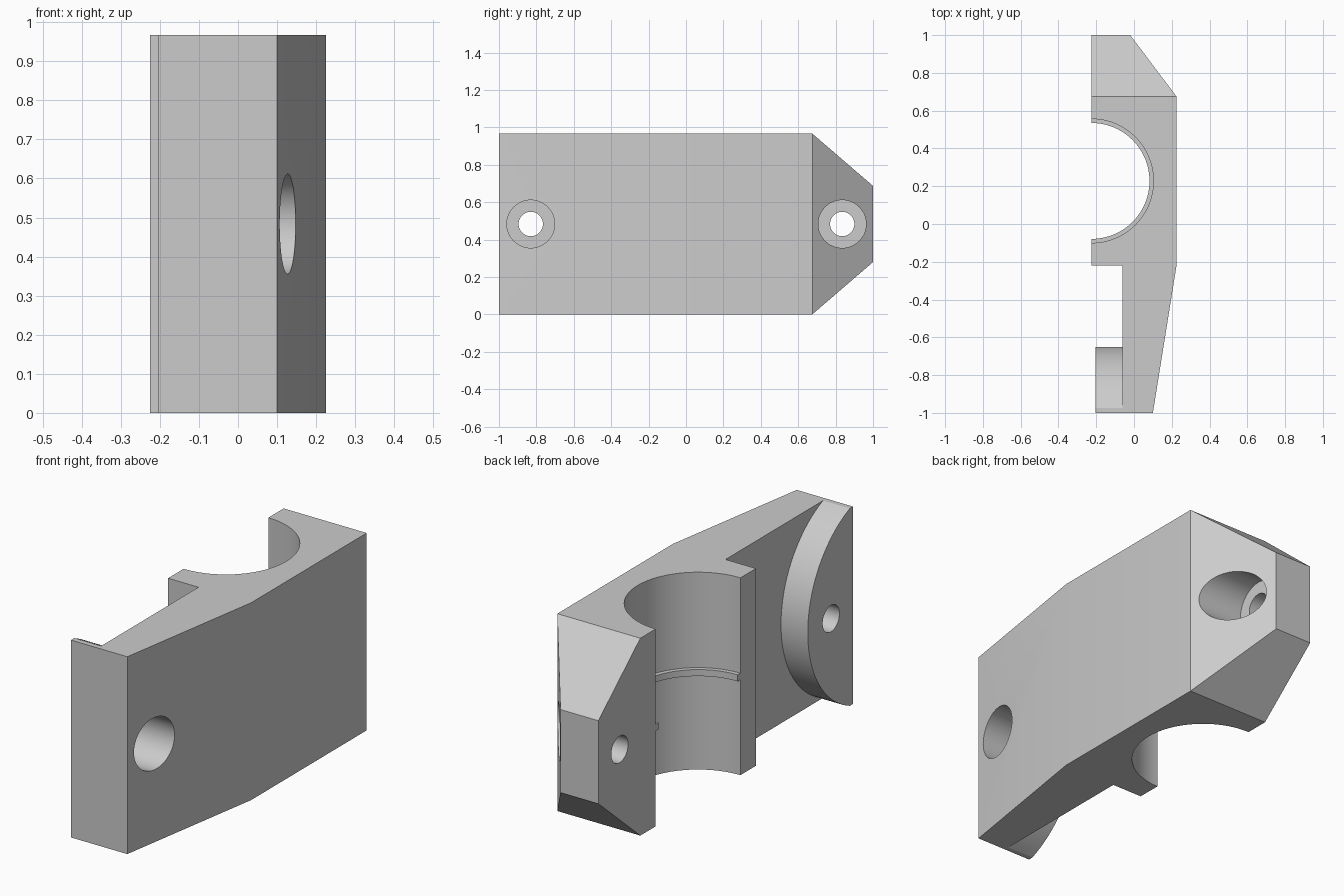
import bpy
import bmesh
from math import sin, cos, pi, radians, asin
from mathutils import Vector

if "Cube" in bpy.data.objects:
    bpy.data.objects.remove(bpy.data.objects["Cube"], do_unlink=True)

H = 0.967
MID = H / 2
LEFT, RIGHT = -0.225, 0.225
BORE_Y, BORE_R = 0.228, 0.328

grey = bpy.data.materials.new("plain grey")
grey.use_nodes = True
grey.diffuse_color = (0.6, 0.6, 0.6, 1)
grey.node_tree.nodes["Principled BSDF"].inputs["Base Color"].default_value = grey.diffuse_color


def arc(cx, cy, r, start, end, steps):
    """Points on a circular arc."""
    angles = [start + (end - start) * i / steps for i in range(steps + 1)]
    return [(cx + r * cos(a), cy + r * sin(a)) for a in angles]


def prism(name, outline, low, high, axis="z", cuts=()):
    """Extrude an outline along z, or a (y, z) outline along x; slice off planes."""
    bm = bmesh.new()
    place = (lambda p: (p[0], p[1], low)) if axis == "z" else (lambda p: (low, p[0], p[1]))
    face = bm.faces.new([bm.verts.new(place(p)) for p in outline])
    moved = bmesh.ops.extrude_face_region(bm, geom=[face])["geom"]
    step = Vector((0, 0, high - low)) if axis == "z" else Vector((high - low, 0, 0))
    bmesh.ops.translate(bm, vec=step, verts=[v for v in moved if isinstance(v, bmesh.types.BMVert)])
    for point, normal in cuts:
        bmesh.ops.bisect_plane(bm, geom=bm.verts[:] + bm.edges[:] + bm.faces[:],
                               plane_co=point, plane_no=normal, clear_outer=True)
        bmesh.ops.holes_fill(bm, edges=[e for e in bm.edges if e.is_boundary], sides=0)
    bmesh.ops.recalc_face_normals(bm, faces=bm.faces)
    mesh = bpy.data.meshes.new(name)
    bm.to_mesh(mesh)
    bm.free()
    mesh.materials.append(grey)
    obj = bpy.data.objects.new(name, mesh)
    bpy.context.collection.objects.link(obj)
    return obj


def combine(target, tool, operation):
    """Apply a boolean and discard the tool."""
    bpy.context.view_layer.objects.active = target
    mod = target.modifiers.new("shape", "BOOLEAN")
    mod.operation, mod.solver, mod.object = operation, "EXACT", tool
    bpy.ops.object.modifier_apply(modifier=mod.name)
    bpy.data.objects.remove(tool, do_unlink=True)


# Clamp body: plan outline with half-round bore, sloped top and bottom at the back
plan = [(0.10, -1), (RIGHT, -0.22), (RIGHT, 0.675), (-0.02, 1), (LEFT, 1)]
plan += arc(LEFT, BORE_Y, BORE_R, pi / 2, -pi / 2, 48)
plan += [(LEFT, -0.22), (-0.06, -0.22), (-0.06, -1)]
rise, run = 0.28, 0.325
slopes = [((0, 0.675, H), (0, rise, run)), ((0, 0.675, 0), (0, rise, -run))]
body = prism("clamp_body", plan, 0, H, cuts=slopes)

# Rounded pad on the inside of the front arm
pad_r = 0.522
pad_y = -0.65 - pad_r
reach = asin(MID / pad_r)
pad_outline = [(-1, 0)] + arc(pad_y, MID, pad_r, -reach, reach, 40) + [(-1, H)]
combine(body, prism("arm_pad", pad_outline, -0.205, 0, "x"), "UNION")

# Counterbored screw holes
for y in (-0.83, 0.835):
    for radius, start in ((0.065, -0.5), (0.128, -0.05)):
        circle = arc(y, MID, radius, 0, 2 * pi, 48)[:-1]
        combine(body, prism("hole_cutter", circle, start, 0.5, "x"), "DIFFERENCE")

# Thin locating rib around the bore
rib_outline = arc(LEFT, BORE_Y, BORE_R + 0.004, pi / 2, -pi / 2, 48)
rib_outline += arc(LEFT, BORE_Y, 0.307, -pi / 2, pi / 2, 48)
rib = prism("bore_rib", rib_outline, MID - 0.016, MID + 0.016)

# Smooth curved walls, keep hard edges
bpy.ops.object.select_all(action="DESELECT")
for obj in (body, rib):
    obj.select_set(True)
bpy.context.view_layer.objects.active = body
bpy.ops.object.shade_smooth_by_angle(angle=radians(20))
body.data.materials.clear()
body.data.materials.append(grey)
